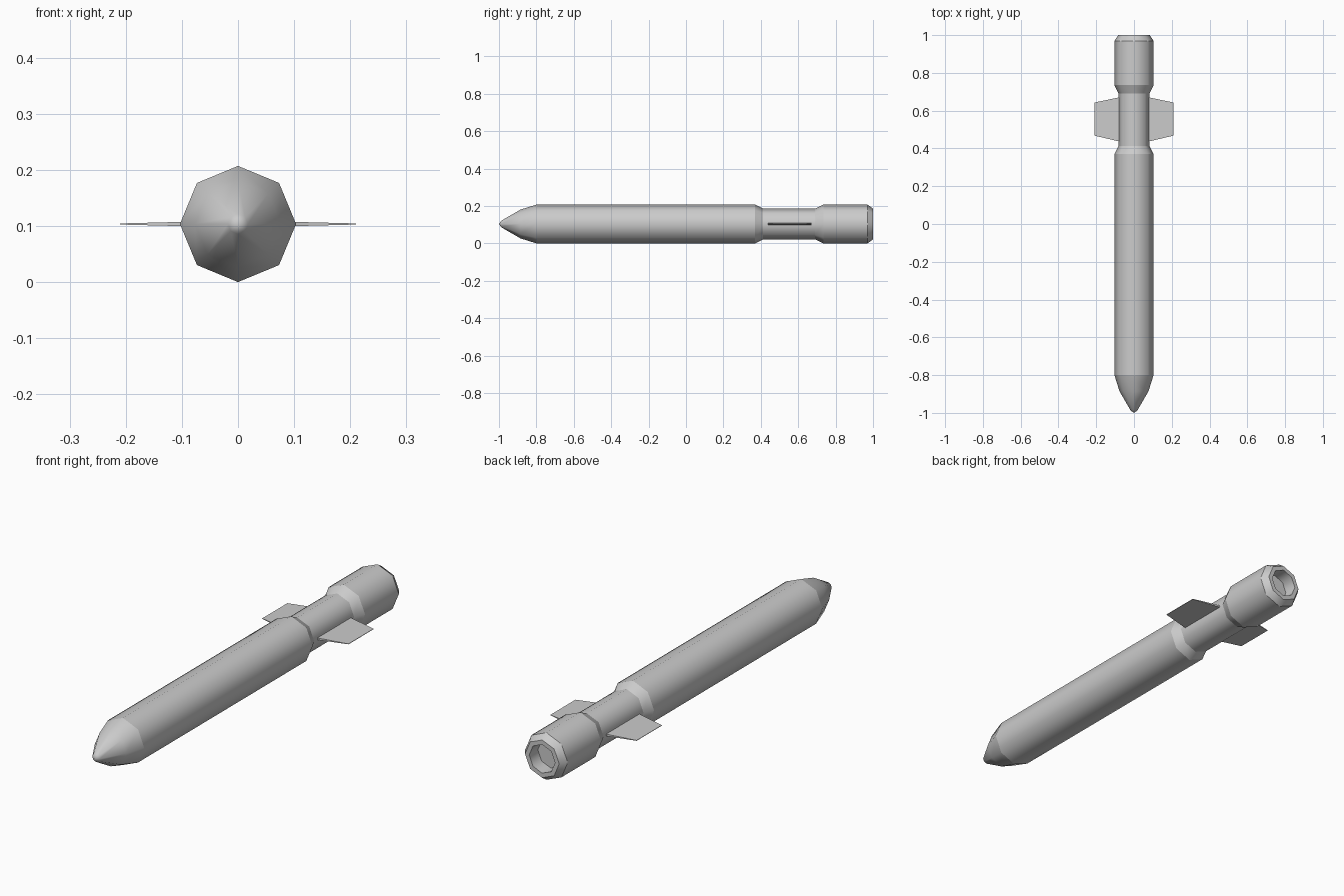
import bpy, bmesh
from math import cos, sin, pi

if "Cube" in bpy.data.objects:
    bpy.data.objects.remove(bpy.data.objects["Cube"])

SIDES = 8
CZ = 0.1035  # axis height


def add_object(name, bm):
    bmesh.ops.recalc_face_normals(bm, faces=bm.faces)
    mesh = bpy.data.meshes.new(name)
    bm.to_mesh(mesh)
    bm.free()
    obj = bpy.data.objects.new(name, mesh)
    bpy.context.collection.objects.link(obj)
    return obj


def lathe_y(name, profile):
    """Revolve (y, radius, sharp) rows about the long axis; radius 0 makes a tip."""
    bm = bmesh.new()
    rings = []
    for y, r, sharp in profile:
        n = SIDES if r > 0 else 1
        rings.append([bm.verts.new((r * cos(2 * pi * i / SIDES), y,
                                    CZ + r * sin(2 * pi * i / SIDES))) for i in range(n)])
    for a, b in zip(rings, rings[1:]):
        for i in range(SIDES):
            j = (i + 1) % SIDES
            if len(a) == 1:
                face = bm.faces.new((a[0], b[i], b[j]))
            else:
                face = bm.faces.new((a[i], b[i], b[j], a[j]))
            face.smooth = True
    bm.faces.new(rings[-1])
    # Keep marked ring edges crisp
    for ring, row in zip(rings, profile):
        if row[2]:
            for i in range(SIDES):
                bm.edges.get((ring[i], ring[(i + 1) % SIDES])).smooth = False
    return add_object(name, bm)


# Body: nose, main tube, narrow waist, tail section and recessed nozzle
lathe_y("body", [
    (-1.0, 0, False), (-0.987, 0.018, False), (-0.885, 0.077, False),
    (-0.8, 0.1035, True), (0.37, 0.1035, True), (0.412, 0.082, True),
    (0.69, 0.082, True), (0.735, 0.1035, True), (0.97, 0.1035, True),
    (1.0, 0.083, True), (1.0, 0.063, True), (0.94, 0.063, True),
])

# Side fins: thin tapered slabs rooted inside the waist
for name, side in (("fin_right", 1), ("fin_left", -1)):
    bm = bmesh.new()
    loops = []
    for x, y0, y1, t in ((0.07, 0.435, 0.672, 0.0045), (0.21, 0.468, 0.643, 0.001)):
        loops.append([bm.verts.new((side * x, y, CZ + z))
                      for y, z in ((y0, -t), (y1, -t), (y1, t), (y0, t))])
    for i in range(4):
        j = (i + 1) % 4
        bm.faces.new((loops[0][i], loops[0][j], loops[1][j], loops[1][i]))
    for loop in loops:
        bm.faces.new(loop)
    add_object(name, bm)
